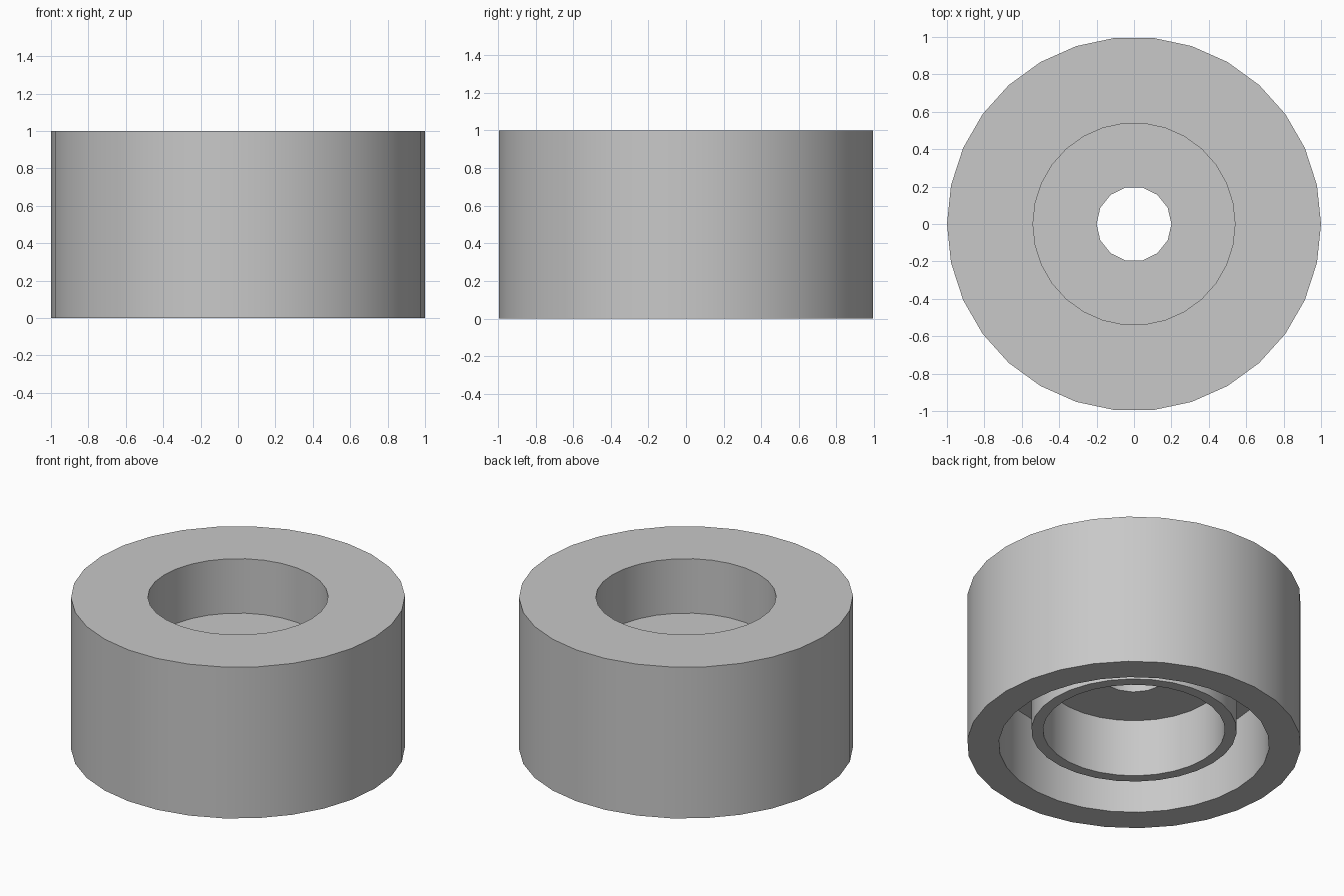
import bpy
import bmesh
from math import sin, cos, tau, radians

cube = bpy.data.objects.get("Cube")
if cube:
    bpy.data.objects.remove(cube, do_unlink=True)

grey = bpy.data.materials.new("light_grey")
grey.use_nodes = True
colour = (0.58, 0.58, 0.58, 1)
grey.diffuse_color = colour
grey.node_tree.nodes["Principled BSDF"].inputs["Base Color"].default_value = colour

FLOOR_TOP, FLOOR_BOTTOM = 0.64, 0.48
RIM_SIDES, HOLE_SIDES = 30, 14


def ring(bm, radius, z, sides):
    """Closed loop of vertices around the z axis."""
    return [bm.verts.new((radius * cos(tau * i / sides), radius * sin(tau * i / sides), z))
            for i in range(sides)]


def wall(bm, a, b):
    """Quads between two loops with equal counts."""
    n = len(a)
    for i in range(n):
        j = (i + 1) % n
        bm.faces.new((a[i], a[j], b[j], b[i]))


def loop_edges(bm, loop):
    edges = []
    for a, b in zip(loop, loop[1:] + loop[:1]):
        edges.append(bm.edges.get((a, b)) or bm.edges.new((a, b)))
    return edges


def flat_ring(bm, outer, inner):
    """Flat floor between two loops with different counts."""
    edges = loop_edges(bm, outer) + loop_edges(bm, inner)
    bmesh.ops.triangle_fill(bm, use_beauty=True, use_dissolve=False,
                            edges=edges, normal=(0, 0, 1))


bm = bmesh.new()

# Turned body: upper recess, outer wall, lower groove and inner tube
profile = [(0.54, FLOOR_TOP), (0.54, 1), (1, 1), (1, FLOOR_BOTTOM), (1, 0),
           (0.81, 0), (0.81, FLOOR_BOTTOM), (0.615, FLOOR_BOTTOM),
           (0.615, 0.1), (0.545, 0.1), (0.545, FLOOR_BOTTOM)]
loops = [ring(bm, r, z, RIM_SIDES) for r, z in profile]
for a, b in zip(loops, loops[1:]):
    wall(bm, a, b)

# Floor plate with the centre hole
hole_top = ring(bm, 0.2, FLOOR_TOP, HOLE_SIDES)
hole_bottom = ring(bm, 0.2, FLOOR_BOTTOM, HOLE_SIDES)
wall(bm, hole_top, hole_bottom)
flat_ring(bm, loops[0], hole_top)
flat_ring(bm, loops[-1], hole_bottom)

bmesh.ops.recalc_face_normals(bm, faces=bm.faces[:])
mesh = bpy.data.meshes.new("ring_body")
bm.to_mesh(mesh)
bm.free()
mesh.materials.append(grey)
body = bpy.data.objects.new("ring_body", mesh)
bpy.context.collection.objects.link(body)

# Smooth round walls, crisp rims
bpy.ops.object.select_all(action='DESELECT')
body.select_set(True)
bpy.context.view_layer.objects.active = body
bpy.ops.object.shade_smooth_by_angle(angle=radians(32))
